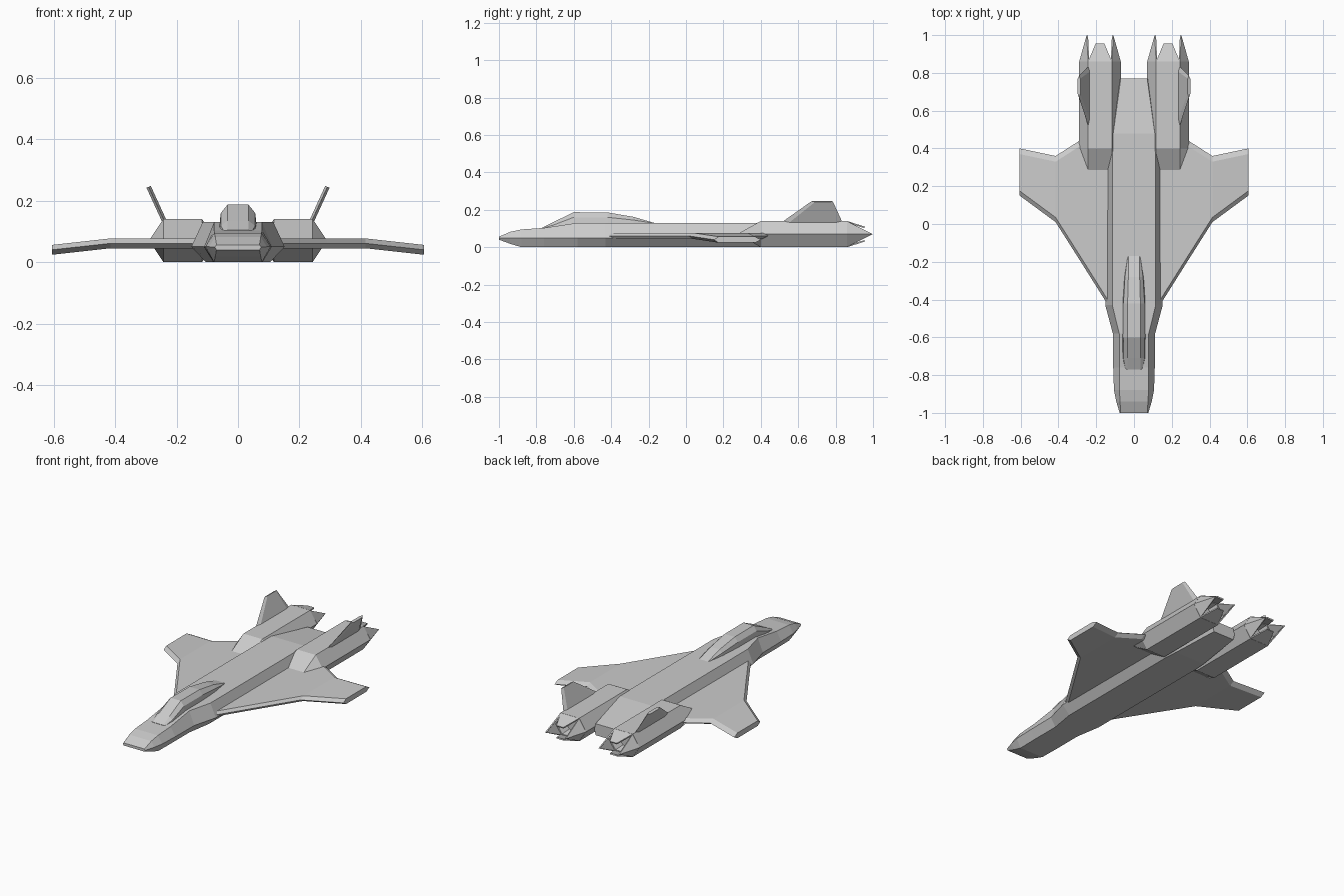
import bpy, bmesh

if "Cube" in bpy.data.objects:
    bpy.data.objects.remove(bpy.data.objects["Cube"])


def make(name, verts, faces, mirror=False, thickness=0):
    """Mesh object with outward normals, optionally solidified and mirrored in x."""
    me = bpy.data.meshes.new(name)
    me.from_pydata(verts, [], faces)
    bm = bmesh.new()
    bm.from_mesh(me)
    bmesh.ops.recalc_face_normals(bm, faces=bm.faces)
    bm.to_mesh(me)
    bm.free()
    ob = bpy.data.objects.new(name, me)
    bpy.context.collection.objects.link(ob)
    if thickness:
        mod = ob.modifiers.new("Thickness", 'SOLIDIFY')
        mod.thickness = thickness
        mod.offset = 0
    if mirror:
        ob.modifiers.new("Mirror", 'MIRROR')
    return ob


def loft(name, rings, mirror=False):
    """Skin a list of equal-sized rings and cap both ends."""
    n = len(rings[0])
    verts = [p for r in rings for p in r]
    faces = [(k * n + i, k * n + (i + 1) % n, (k + 1) * n + (i + 1) % n, (k + 1) * n + i)
             for k in range(len(rings) - 1) for i in range(n)]
    faces += [tuple(range(n)), tuple(range(len(verts) - n, len(verts)))]
    return make(name, verts, faces, mirror)


def hexagon(y, top, mid, bot, zt, zm, zb, cx=0):
    """Six-sided section across the y axis, from half widths and heights."""
    return [(cx - top, y, zt), (cx + top, y, zt), (cx + mid, y, zm),
            (cx + bot, y, zb), (cx - bot, y, zb), (cx - mid, y, zm)]


def blade(x, z, y0, y1, b0, b1, tx, tz):
    """Bevel-edged section along y; (tx, tz) is the half thickness vector."""
    return [(x, y0, z), (x + tx, y0 + b0, z + tz), (x + tx, y1 - b1, z + tz),
            (x, y1, z), (x - tx, y1 - b1, z - tz), (x - tx, y0 + b0, z - tz)]


# Fuselage from flat nose to tapered tail
loft("fuselage", [hexagon(*s) for s in (
    (-1.0, .070, .076, .070, .056, .049, .040),
    (-.94, .074, .094, .074, .082, .05, .018),
    (-.88, .077, .106, .078, .095, .05, 0),
    (-.76, .078, .110, .080, .103, .05, 0),
    (-.58, .078, .112, .080, .130, .05, 0),
    (-.43, .115, .152, .105, .130, .05, 0),
    (.40, .115, .150, .105, .130, .05, 0),
    (.48, .110, .140, .100, .130, .05, 0),
    (.77, .070, .078, .070, .085, .05, .015))])

# Cockpit canopy
loft("canopy", [hexagon(*s) for s in (
    (-.77, .035, .045, .050, .104, .100, .09),
    (-.71, .035, .056, .063, .134, .118, .09),
    (-.60, .034, .056, .063, .187, .160, .10),
    (-.42, .034, .056, .063, .186, .160, .10),
    (-.28, .030, .048, .055, .162, .145, .10),
    (-.17, .030, .033, .035, .130, .128, .10))])

# Wings with bevelled edges and drooping tips
loft("wing", [blade(x, z, y0, y1, .025, .03, 0, .016) for x, z, y0, y1 in (
    (.08, .061, -.52, .44), (.29, .061, -.187, .44),
    (.415, .061, .01, .36), (.605, .04, .15, .40))], mirror=True)

# Engine nacelles with wedge fronts and recessed exhausts
loft("engine_nacelle", [hexagon(*s, cx=.18) for s in (
    (.28, .063, .11, .063, .073, .07, .067),
    (.40, .063, .11, .063, .14, .07, 0),
    (.86, .063, .11, .063, .14, .07, 0),
    (.86, .052, .092, .052, .127, .07, .013),
    (.80, .045, .080, .045, .118, .07, .022))], mirror=True)

# Pointed side petals of each exhaust
for label, s in (("outer", 1), ("inner", -1)):
    cx = .18
    make(label + "_exhaust_petal",
         [(cx + s * .106, .86, .07), (cx + s * .06, .86, .136),
          (cx + s * .067, .998, .07), (cx + s * .06, .86, .004)],
         [(0, 1, 2), (0, 2, 3)], mirror=True, thickness=.008)

# Blunt upper and lower petals of each exhaust
for label, s in (("upper", 1), ("lower", -1)):
    make(label + "_exhaust_petal",
         [(.18 + dx, y, .07 + s * h) for dx, y, h in (
             (-.062, .86, .066), (.062, .86, .066), (.050, .89, .056),
             (.023, .955, .036), (-.023, .955, .036), (-.050, .89, .056))],
         [(0, 1, 2, 3, 4, 5)], mirror=True, thickness=.008)

# Outward-canted tail fins
loft("tail_fin", [blade(.236, .125, .50, .84, .04, .03, .007, -.003),
                  blade(.291, .245, .67, .785, .02, .015, .007, -.003)], mirror=True)
